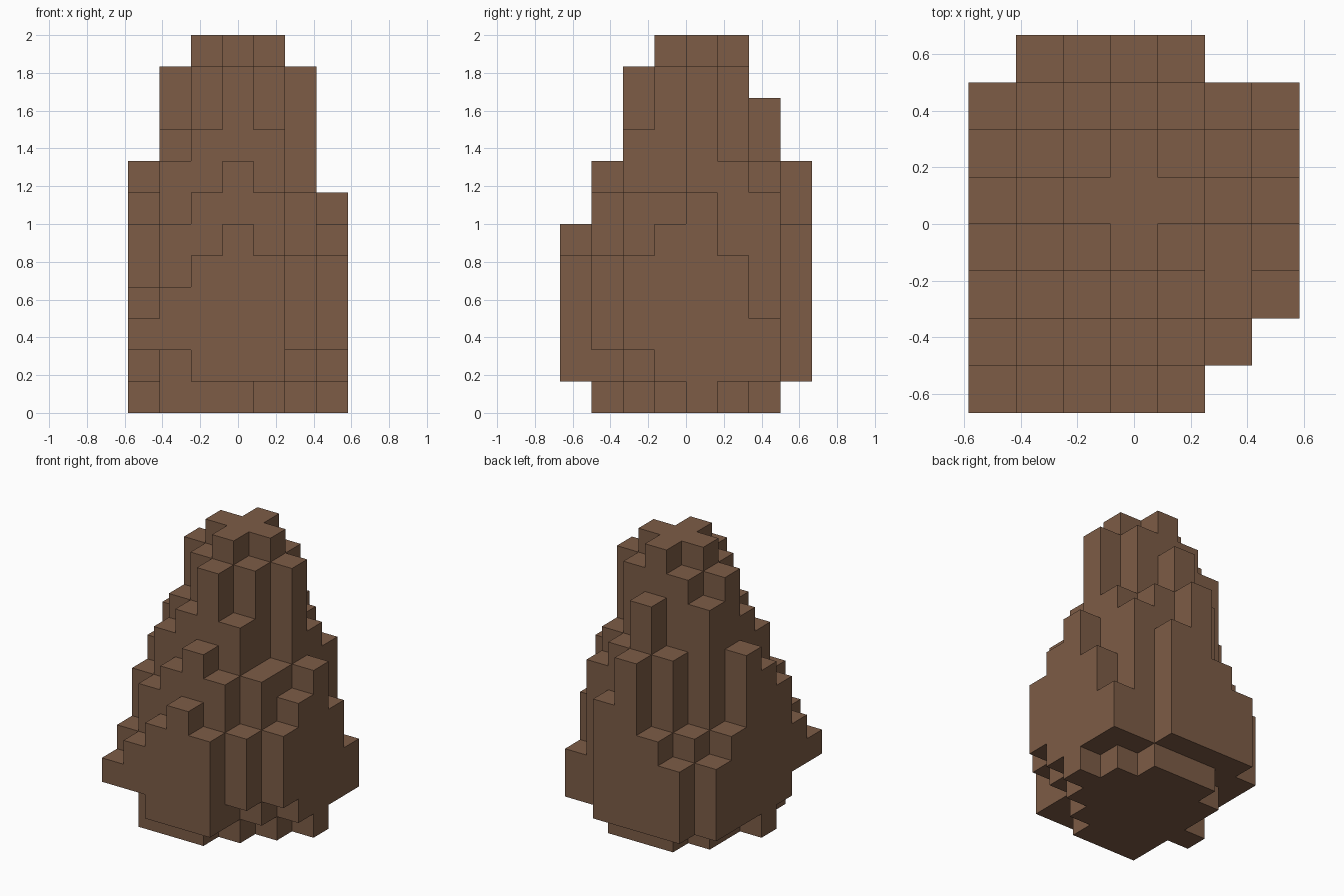
import bpy
import bmesh
from mathutils import Vector

if "Cube" in bpy.data.objects:
    bpy.data.objects.remove(bpy.data.objects["Cube"], do_unlink=True)

CELL = 1 / 6

# Height of each column in cells (hex digits), one row per step from front to back
TOPS = ["3456500", "4678750", "689b975", "79bcb76",
        "8bcccb7", "5abcb85", "458a873", "0458600"]
# Cell where each column starts, giving the stepped underside
BASES = ["2211100", "2000120", "1000012", "0000001",
         "1000000", "1000001", "1100011", "0111100"]

# Collect the filled cells of the mound
filled = set()
for row, (tops, bases) in enumerate(zip(TOPS, BASES)):
    for col, (top, base) in enumerate(zip(tops, bases)):
        for level in range(int(base), int(top, 16)):
            filled.add((col, row, level))

# Earthy brown material
brown = bpy.data.materials.new("earth_brown")
brown.use_nodes = True
colour = (0.205, 0.107, 0.061, 1)
brown.diffuse_color = colour
shader = brown.node_tree.nodes["Principled BSDF"]
shader.inputs["Base Color"].default_value = colour
shader.inputs["Roughness"].default_value = 0.9


def add_side(bm, cell, axis, sign):
    """Add one square side of a cell, wound to face outwards."""
    normal, across = Vector((0, 0, 0)), Vector((0, 0, 0))
    normal[axis] = sign
    across[(axis + 1) % 3] = 1
    up = normal.cross(across)
    middle = Vector(cell) + Vector((0.5, 0.5, 0.5)) + normal / 2
    corners = [(-1, -1), (1, -1), (1, 1), (-1, 1)]
    bm.faces.new([bm.verts.new(middle + across * a / 2 + up * b / 2)
                  for a, b in corners])


# Skin the cells with their exposed sides only
bm = bmesh.new()
for cell in sorted(filled):
    for axis in range(3):
        for sign in (-1, 1):
            beside = list(cell)
            beside[axis] += sign
            if tuple(beside) not in filled:
                add_side(bm, cell, axis, sign)

# Weld the sides, centre the mound and merge its flat areas
bmesh.ops.remove_doubles(bm, verts=bm.verts, dist=0.01)
centre = Vector((len(TOPS[0]) / 2, len(TOPS) / 2, 0))
for vert in bm.verts:
    vert.co = (vert.co - centre) * CELL
bmesh.ops.dissolve_limit(bm, angle_limit=0.01, verts=bm.verts, edges=bm.edges)

mesh = bpy.data.meshes.new("stepped_mound")
bm.to_mesh(mesh)
bm.free()
mesh.materials.append(brown)
mound = bpy.data.objects.new("stepped_mound", mesh)
bpy.context.collection.objects.link(mound)
